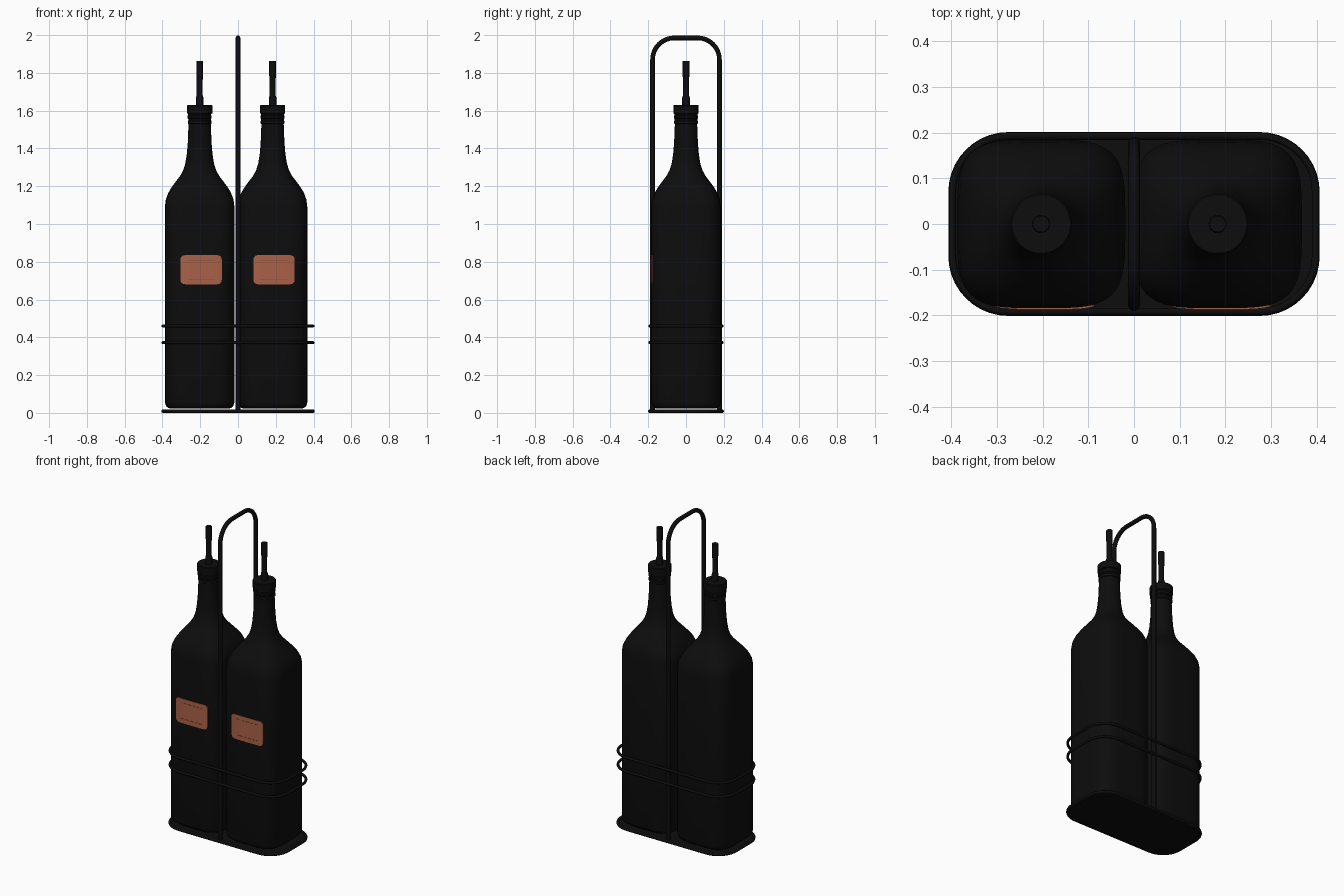
import bpy, bmesh, math
from math import cos, sin, pi

cube = bpy.data.objects.get("Cube")
if cube:
    bpy.data.objects.remove(cube, do_unlink=True)


def material(name, rgb, rough=0.5):
    m = bpy.data.materials.new(name)
    m.use_nodes = True
    m.diffuse_color = (*rgb, 1)
    node = m.node_tree.nodes["Principled BSDF"]
    node.inputs["Base Color"].default_value = (*rgb, 1)
    node.inputs["Roughness"].default_value = rough
    return m


GLASS = material("black glass", (0.004, 0.004, 0.004))
METAL = material("black metal", (0.004, 0.004, 0.004))
COPPER = material("copper label", (0.40, 0.12, 0.065))
BROWN = material("label print", (0.27, 0.075, 0.04))


def finish(name, bm, mat, angle=35):
    bmesh.ops.recalc_face_normals(bm, faces=bm.faces)
    me = bpy.data.meshes.new(name)
    bm.to_mesh(me)
    bm.free()
    ob = bpy.data.objects.new(name, me)
    bpy.context.collection.objects.link(ob)
    me.materials.append(mat)
    bpy.ops.object.select_all(action='DESELECT')
    ob.select_set(True)
    bpy.context.view_layer.objects.active = ob
    bpy.ops.object.shade_smooth_by_angle(angle=math.radians(angle))
    return ob


def loft(name, rings, mat):
    """Skin a list of equal-length point rings and cap both ends."""
    bm = bmesh.new()
    loops = [[bm.verts.new(p) for p in ring] for ring in rings]
    n = len(loops[0])
    for a, b in zip(loops, loops[1:]):
        for i in range(n):
            j = (i + 1) % n
            bm.faces.new((a[i], a[j], b[j], b[i]))
    bm.faces.new(loops[0])
    bm.faces.new(loops[-1])
    return finish(name, bm, mat)


def squircle(cx, r, z, power, n=64):
    ring = []
    for i in range(n):
        c, s = cos(2 * pi * i / n), sin(2 * pi * i / n)
        k = r / (abs(c) ** power + abs(s) ** power) ** (1 / power)
        ring.append((cx + k * c, k * s, z))
    return ring


def rounded_rect(hx, hy, r, z, steps=10):
    pts = []
    for q, (sx, sy) in enumerate([(1, 1), (-1, 1), (-1, -1), (1, -1)]):
        for i in range(steps + 1):
            a = pi / 2 * (q + i / steps)
            pts.append((sx * (hx - r) + r * cos(a), sy * (hy - r) + r * sin(a), z))
    return pts


def wire(name, pts, radius, closed):
    cu = bpy.data.curves.new(name, 'CURVE')
    cu.dimensions = '3D'
    cu.bevel_depth = radius
    cu.bevel_resolution = 3
    cu.use_fill_caps = True
    sp = cu.splines.new('POLY')
    sp.points.add(len(pts) - 1)
    for p, co in zip(sp.points, pts):
        p.co = (*co, 1)
    sp.use_cyclic_u = closed
    cu.materials.append(METAL)
    ob = bpy.data.objects.new(name, cu)
    bpy.context.collection.objects.link(ob)


def label_plate(name, cx, cz, hw, hh, corner, offset, mat):
    """Thin rounded plate that follows the bulge of the bottle front."""
    def front(x, out):
        return -(BODY ** 4 - x ** 4) ** 0.25 - out
    bm = bmesh.new()
    cols = []
    n = 24
    for i in range(n + 1):
        x = -hw * cos(pi * i / n)
        d = max(0, abs(x) - (hw - corner))
        h = hh - corner + math.sqrt(max(0, corner ** 2 - d ** 2))
        cols.append([bm.verts.new((cx + x, front(x, o), cz + s * h))
                     for o, s in ((offset, -1), (offset, 1), (-0.002, 1), (-0.002, -1))])
    for a, b in zip(cols, cols[1:]):
        for i in range(4):
            j = (i + 1) % 4
            bm.faces.new((a[i], a[j], b[j], b[i]))
    bm.faces.new(cols[0])
    bm.faces.new(cols[-1])
    finish(name, bm, mat)


BODY = 0.184
# Bottle profile: height, half width, squareness (2 is round)
PROFILE = [
    (0.022, 0.150, 4), (0.026, 0.166, 4), (0.036, 0.178, 4), (0.055, BODY, 4),
    (1.09, BODY, 4), (1.13, 0.179, 3.9), (1.165, 0.166, 3.6), (1.195, 0.148, 3.2),
    (1.225, 0.126, 2.8), (1.255, 0.103, 2.4), (1.285, 0.087, 2.1), (1.32, 0.076, 2),
    (1.37, 0.068, 2), (1.43, 0.063, 2), (1.53, 0.059, 2),
]
# Stopper profile with ridges: height, radius
STOPPER = [(1.528, 0.058), (1.532, 0.063), (1.545, 0.063), (1.549, 0.060), (1.556, 0.060),
           (1.560, 0.064), (1.572, 0.064), (1.576, 0.061), (1.583, 0.061), (1.586, 0.067),
           (1.626, 0.067), (1.63, 0.064)]
SPOUT = [(1.62, 0.020), (1.67, 0.020), (1.68, 0.016), (1.76, 0.016), (1.79, 0.018), (1.862, 0.018)]

for side, cx in (("right", -0.203), ("left", 0.183)):
    loft(side + "_bottle", [squircle(cx, r, z, p) for z, r, p in PROFILE], GLASS)
    loft(side + "_stopper", [squircle(cx, r, z, 2, 40) for z, r in STOPPER], METAL)
    loft(side + "_spout", [squircle(cx, r, z, 2, 20) for z, r in SPOUT], METAL)
    label_plate(side + "_label", cx + 0.008, 0.758, 0.109, 0.077, 0.022, 0.003, COPPER)
    for where, z in (("upper", 0.808), ("lower", 0.708)):
        label_plate(f"{side}_label_{where}_line", cx + 0.008, z, 0.07, 0.002, 0.001, 0.004, BROWN)

# Tray with a raised wire rim
loft("tray", [rounded_rect(0.400, 0.195, 0.125, z) for z in (0.003, 0.014)], METAL)
wire("tray_rim", rounded_rect(0.397, 0.192, 0.122, 0.009), 0.009, True)

# Guard rails around the bottles
for name, z in (("lower_rail", 0.372), ("upper_rail", 0.46)):
    wire(name, rounded_rect(0.397, 0.192, 0.122, z), 0.008, True)

# Arched carrying handle
half, top, bend = 0.177, 1.985, 0.115
arch = [(0, -half, 0.01)]
for sy, start in ((-1, pi), (1, pi / 2)):
    for i in range(13):
        a = start - pi / 2 * i / 12
        arch.append((0, sy * (half - bend) + bend * cos(a), top - bend + bend * sin(a)))
arch.append((0, half, 0.01))
wire("handle", arch, 0.013, False)
